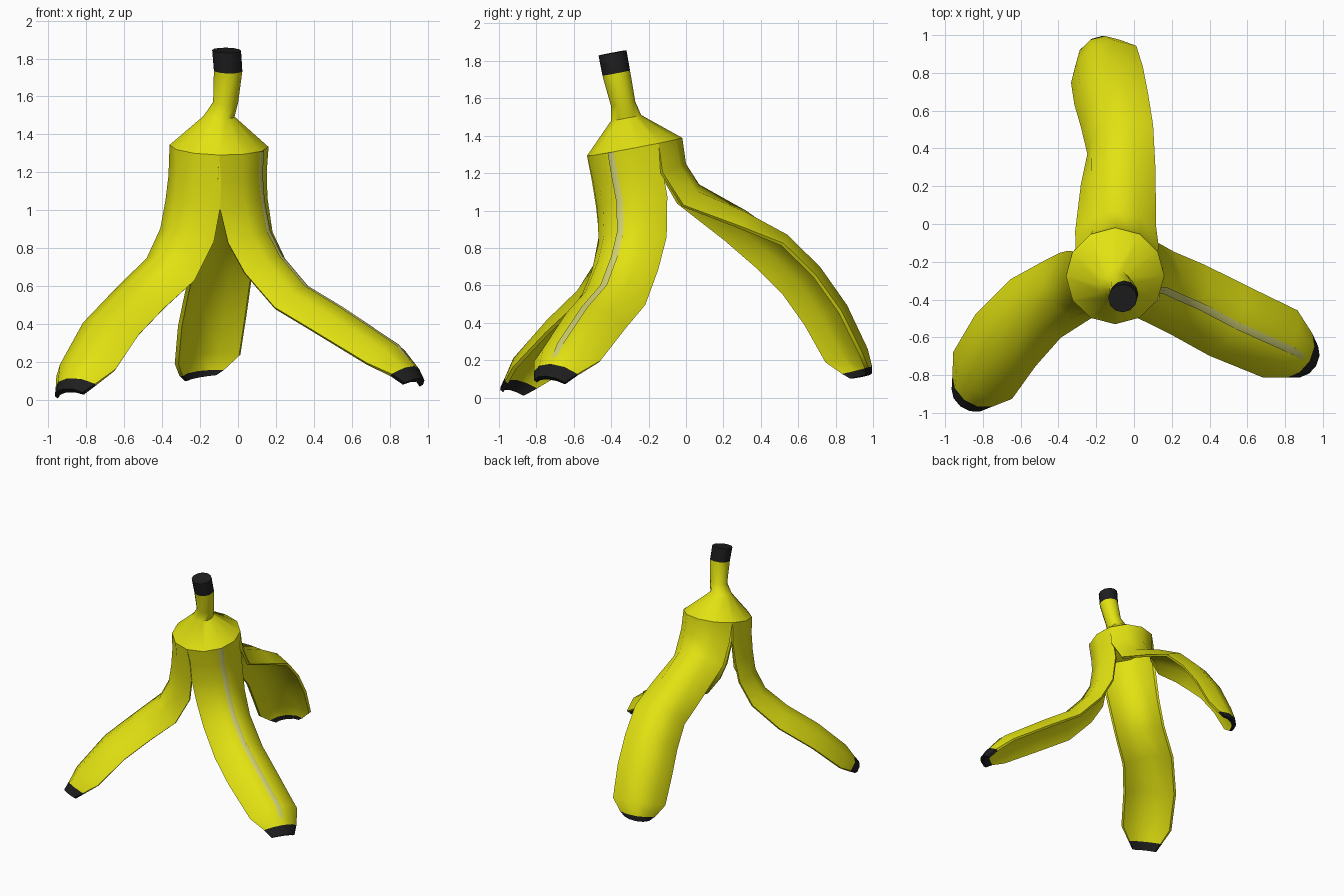
import bpy, bmesh, math
from mathutils import Vector

if "Cube" in bpy.data.objects:
    bpy.data.objects.remove(bpy.data.objects["Cube"])


def material(name, rgb):
    m = bpy.data.materials.new(name)
    m.diffuse_color = (*rgb, 1)
    m.use_nodes = True
    m.node_tree.nodes["Principled BSDF"].inputs["Base Color"].default_value = m.diffuse_color
    return m


YELLOW = material("peel yellow", (0.76, 0.76, 0.006))
BLACK = material("dark tip", (0.013, 0.013, 0.013))
PALE = material("pale streak", (0.62, 0.62, 0.17))

AXIS = Vector((0.02, -0.19, 1)).normalized()      # lean of stem and crown
U = (Vector((1, 0, 0)) - AXIS * AXIS.x).normalized()
V = AXIS.cross(U)
CROWN = Vector((-0.10, -0.275, 1.34))
RADIUS = 0.26


def around(angle):
    return U * math.cos(angle) + V * math.sin(angle)


def finish(bm, name, mats, solid=True):
    if solid:
        bmesh.ops.recalc_face_normals(bm, faces=bm.faces)
    me = bpy.data.meshes.new(name)
    bm.to_mesh(me)
    bm.free()
    for m in mats:
        me.materials.append(m)
    ob = bpy.data.objects.new(name, me)
    bpy.context.collection.objects.link(ob)
    bpy.ops.object.select_all(action='DESELECT')
    ob.select_set(True)
    bpy.context.view_layer.objects.active = ob
    bpy.ops.object.shade_smooth_by_angle(angle=math.radians(50))


def skin(bm, rings, closed=True, dark_from=99):
    """Skin a list of rings; segments from dark_from onward are dark."""
    rows = [[bm.verts.new(p) for p in r] for r in rings]
    n = len(rows[0])
    for k, (a, b) in enumerate(zip(rows, rows[1:])):
        for i in range(n if closed else n - 1):
            j = (i + 1) % n
            f = bm.faces.new((a[i], a[j], b[j], b[i]))
            f.material_index = int(k >= dark_from)
    return rows


# Stem and crown: leaning rings from the hollow underside up to the dark stem end
profile = [(-0.10, -0.30, 1.44, 0.05), (-0.10, -0.275, 1.33, 0.20), (*CROWN, RADIUS),
           (-0.10, -0.32, 1.495, 0.082), (-0.065, -0.336, 1.57, 0.066),
           (-0.052, -0.373, 1.735, 0.075), (-0.06, -0.393, 1.843, 0.076)]
bm = bmesh.new()
rows = skin(bm, [[Vector(c) + around(k * math.pi / 6) * r for k in range(12)]
                 for *c, r in profile], dark_from=5)
bm.faces.new(rows[0])
bm.faces.new(rows[-1]).material_index = 1
finish(bm, "stem_and_crown", [YELLOW, BLACK])

# Peel width from crown to tip, shared by all three peels
WIDTHS = (0.45, 0.44, 0.43, 0.41, 0.40, 0.41, 0.42, 0.40, 0.27, 0.19)


def frames(crest, a0, a1, roll):
    """Crest point, side and outward direction, width and bulge at each station."""
    pts = [CROWN + around(math.radians(a0)) * RADIUS] + [Vector(c) for c in crest]
    out = []
    for i, (p, w) in enumerate(zip(pts, WIDTHS)):
        if i == 0:
            t = -AXIS
        else:
            nxt = pts[min(i + 1, len(pts) - 1)]
            t = ((p - pts[i - 1]).normalized() + (nxt - p).normalized()).normalized()
        a = math.radians(a0 + (a1 - a0) * min(1, i / 4))
        side = Vector((-math.sin(a), math.cos(a), 0))
        side = (side - t * side.dot(t)).normalized()
        o = t.cross(side)
        r = math.radians(roll) * min(1, max(0, (i - 2) / 2))
        bulge = w * (0.289 + 0.02 * min(i, 3) - 0.016 * max(0, i - 4))
        out.append((p, side * math.cos(r) - o * math.sin(r),
                    o * math.cos(r) + side * math.sin(r), w, bulge))
    return out


def section(p, side, o, w, b):
    """Closed crescent: outer arc, then the shallower inner arc back."""
    arc = []
    for k in range(-2, 3):
        a = k * math.pi / 6
        arc.append((math.sin(a) / math.sqrt(3) * w, b * (2 * math.cos(a) - 2)))
    outer = [p + side * x + o * h for x, h in arc]
    inner = [p + side * x * 0.92 + o * (h * 0.75 - 0.025 - 0.25 * b * 0.6)
             for x, h in reversed(arc)]
    return outer + inner


def peel(name, crest, a0, a1, roll):
    fr = frames(crest, a0, a1, roll)
    bm = bmesh.new()
    rows = skin(bm, [section(*f) for f in fr], dark_from=len(fr) - 2)
    for r, mat in ((rows[0], 0), (rows[-1], 1)):     # close both ends
        for i in range(4):
            bm.faces.new((r[i], r[i + 1], r[8 - i], r[9 - i])).material_index = mat
    finish(bm, name, [YELLOW, BLACK])
    return fr


# Three peels, each following the crest line of its outer face
peel("back_peel", [
    (-0.09, 0.00, 1.25), (-0.10, 0.07, 1.14), (-0.12, 0.32, 1.00),
    (-0.14, 0.52, 0.86), (-0.17, 0.69, 0.69), (-0.20, 0.83, 0.49),
    (-0.22, 0.94, 0.26), (-0.23, 0.975, 0.16), (-0.225, 0.98, 0.12)], 90, 93, 27)
peel("left_peel", [
    (-0.325, -0.40, 1.18), (-0.335, -0.40, 1.05), (-0.36, -0.40, 0.90),
    (-0.43, -0.43, 0.75), (-0.58, -0.51, 0.61), (-0.74, -0.68, 0.44),
    (-0.865, -0.87, 0.22), (-0.90, -0.93, 0.115), (-0.92, -0.965, 0.06)], 210, 227, 0)
right = peel("right_peel", [
    (0.12, -0.38, 1.18), (0.13, -0.355, 1.05), (0.16, -0.35, 0.89),
    (0.225, -0.38, 0.76), (0.36, -0.44, 0.60), (0.55, -0.54, 0.485),
    (0.84, -0.67, 0.29), (0.93, -0.725, 0.18), (0.965, -0.75, 0.115)], -30, -28, 0)

# Pale streak: a thin plate along the crest of the right peel
bm = bmesh.new()
skin(bm, [[p + s * 0.02 + o * 0.001, p + o * 0.006, p - s * 0.02 + o * 0.001]
          for p, s, o, w, b in right[:-2]]
     + [[p + s * k - o * 0.002 for k in (0.014, 0, -0.014)]
        for p, s, o in [(right[-3][0].lerp(right[-2][0], 0.7), *right[-3][1:3])]],
     closed=False)
finish(bm, "pale_streak", [PALE], solid=False)
